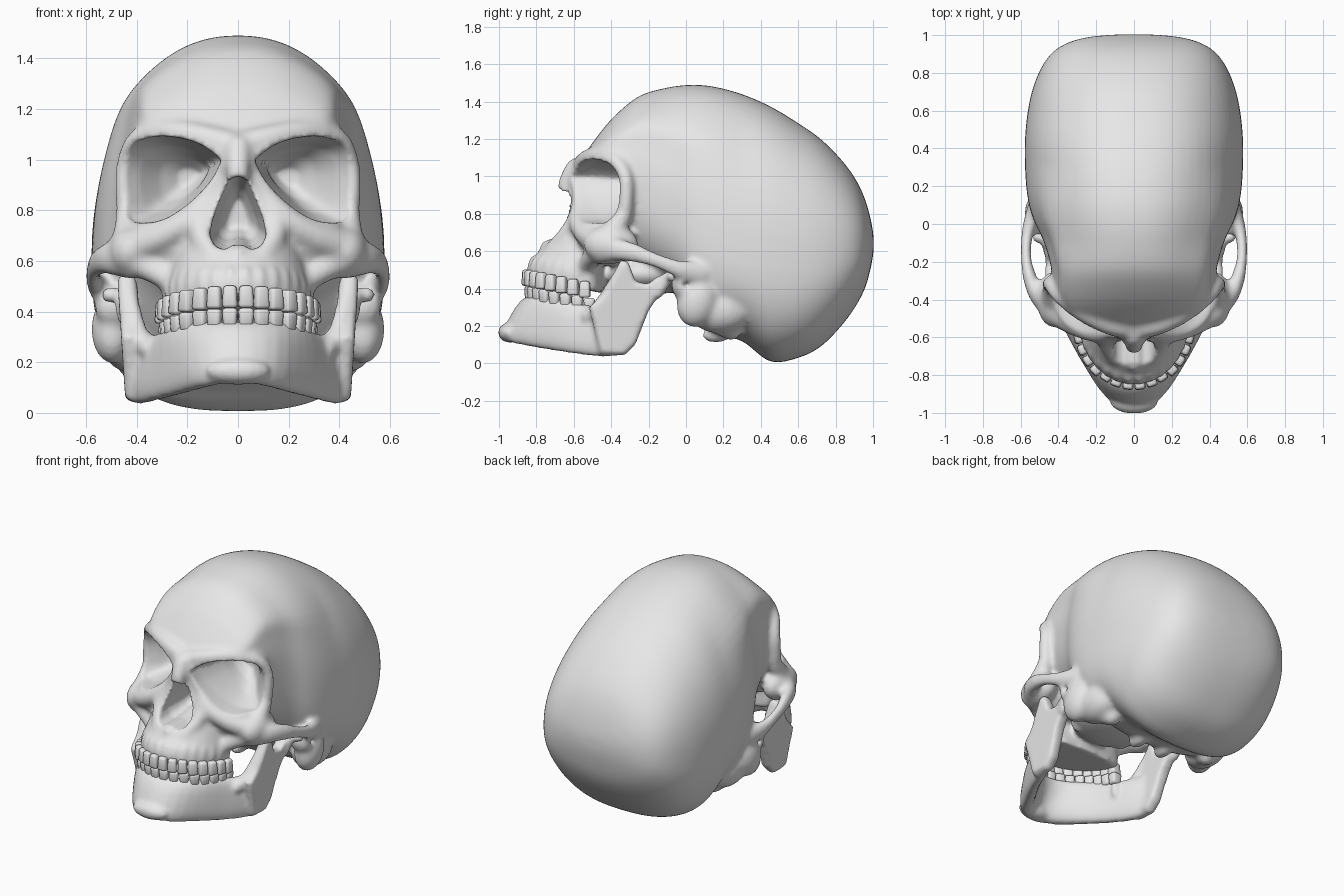
import bpy, bmesh, math
from mathutils import Vector, Matrix

if "Cube" in bpy.data.objects:
    bpy.data.objects.remove(bpy.data.objects["Cube"])

bone = bpy.data.materials.new("bone_grey")
bone.diffuse_color = (0.8, 0.8, 0.8, 1)
bone.use_nodes = True
bone.node_tree.nodes["Principled BSDF"].inputs["Base Color"].default_value = bone.diffuse_color


def spow(v, p):
    return math.copysign(abs(v) ** p, v)


def resample(rows, n):
    """Smooth in-between rows (Catmull-Rom) of equal-length number lists."""
    out = []
    for i in range(len(rows) - 1):
        q = [rows[max(0, min(len(rows) - 1, i + k))] for k in (-1, 0, 1, 2)]
        for j in range(n):
            t = j / n
            out.append([.5 * (2 * b + (c - a) * t + (2 * a - 5 * b + 4 * c - d) * t * t
                              + (3 * b - a - 3 * c + d) * t ** 3) for a, b, c, d in zip(*q)])
    return out + [list(rows[-1])]


def loft(bm, rings):
    """Closed skin through equal-length rings of points."""
    vs = [[bm.verts.new(p) for p in r] for r in rings]
    n = len(vs[0])
    for a, b in zip(vs, vs[1:]):
        for i in range(n):
            bm.faces.new((a[i], a[(i + 1) % n], b[(i + 1) % n], b[i]))
    bm.faces.new(vs[0])
    bm.faces.new(vs[-1][::-1])


def blob(bm, c, r, tilt=0, mirror=True):
    """Ellipsoid, repeated on the other side when mirrored."""
    for s in ((1, -1) if mirror else (1,)):
        m = (Matrix.Translation((c[0] * s, c[1], c[2])) @ Matrix.Rotation(tilt, 4, 'X')
             @ Matrix.Diagonal((*r, 1)))
        bmesh.ops.create_uvsphere(bm, u_segments=16, v_segments=10, radius=1, matrix=m)


def tube(bm, pts, mirror=True, tall=1):
    """Rod of merged balls through (x, y, z, radius) points."""
    pts = [Vector(p) for p in resample(pts, 3)]
    for a, b in zip(pts, pts[1:]):
        n = max(1, int((b - a).length / 0.02))
        for i in range(n + 1):
            p = a.lerp(b, i / n)
            for s in ((1, -1) if mirror else (1,)):
                bmesh.ops.create_icosphere(bm, subdivisions=2, radius=p[3],
                                           matrix=Matrix.Translation((p[0] * s, p[1], p[2]))
                                           @ Matrix.Diagonal((1, 1, tall, 1)))


def finish(bm, name):
    bmesh.ops.recalc_face_normals(bm, faces=bm.faces)
    for f in bm.faces:
        f.smooth = True
    me = bpy.data.meshes.new(name)
    bm.to_mesh(me)
    bm.free()
    me.materials.append(bone)
    ob = bpy.data.objects.new(name, me)
    bpy.context.collection.objects.link(ob)
    return ob


def fuse(ob, size):
    m = ob.modifiers.new("fuse", 'REMESH')
    m.mode, m.voxel_size, m.use_smooth_shade = 'VOXEL', size, True


def soften(ob, n):
    m = ob.modifiers.new("soften", 'SMOOTH')
    m.factor, m.iterations = 0.5, n


def arch(a, b, n=8):
    """Tooth positions (x, y, heading) along half an elliptical arch."""
    out, t, w = [], 0.0, 0.063
    for i in range(n):
        for k in range(20):
            if k == 10:
                out.append((a * math.sin(t), -0.51 - b * math.cos(t),
                            math.atan2(b * math.sin(t), a * math.cos(t))))
            t += w / 20 / math.hypot(a * math.cos(t), b * math.sin(t))
    return out


def sag(y):
    return -0.2 * (y + 0.87)


upper_arch, lower_arch = arch(0.295, 0.345), arch(0.28, 0.33)

# ---- cranium: braincase sections (y, bottom, top, half width, widest height)
sk = bmesh.new()
case = [(-.60, .95, 1.05, .14, 1), (-.55, .85, 1.11, .26, 1), (-.47, .72, 1.22, .37, 1.0),
        (-.38, .62, 1.325, .415, 1.0), (-.25, .52, 1.43, .435, .98), (-.10, .42, 1.475, .475, .85),
        (.03, .27, 1.49, .535, .72), (.15, .16, 1.48, .565, .65), (.30, .12, 1.44, .577, .6),
        (.45, .01, 1.375, .577, .6), (.60, .03, 1.285, .562, .58), (.72, .09, 1.20, .535, .57),
        (.83, .20, 1.09, .49, .58), (.91, .31, .98, .43, .6), (.96, .41, .87, .35, .62),
        (.99, .52, .76, .24, .64), (1.003, .60, .68, .10, .645)]
rings = []
for y, zb, zt, hw, zw in resample(case, 4):
    ring = []
    corner = .09 * max(0, min(1, (.30 - y) / .45))         # temple corner fades to the rear
    low = .74 if y < .6 else .74 + .14 * min(1, (y - .6) / .3)
    for i in range(64):
        c, s = math.cos(i * math.tau / 64), math.sin(i * math.tau / 64)
        p = .90 if s > 0 else low
        v = spow(s, p)
        x = spow(c, p)
        if s > 0:
            x *= 1 + corner * math.exp(-((v - .68) / .17) ** 2)
        ring.append((hw * x, y, zw + v * (zt - zw if s > 0 else zw - zb)))
    rings.append(ring)
loft(sk, rings)

# upper jaw sections (height, half width, front)
rings = []
for k, (z, hw, yf) in enumerate([(.46, .285, -.845), (.51, .29, -.85), (.56, .275, -.815), (.63, .25, -.765),
                                 (.70, .23, -.70), (.78, .18, -.66), (.88, .11, -.64), (1.0, .075, -.62)]):
    ring = []
    for i in range(32):
        c, s = math.cos(i * math.tau / 32), math.sin(i * math.tau / 32)
        y = -.5 + s * (.06 if s > 0 else -.5 - yf)
        ring.append((hw * c, y, z + (sag(y) if k < 2 else 0)))
    rings.append(ring)
loft(sk, rings)
for x, y, a in upper_arch:                       # tooth root bulges
    blob(sk, (x * .955, y * .968, .53 + sag(y)), (.022, .025, .065), -.25)
blob(sk, (0, -.735, .635), (.03, .05, .025), mirror=False)          # nasal spine
tube(sk, [(0, -.59, 1.04, .06), (0, -.638, .96, .05), (0, -.65, .87, .042)], False)  # nasal bridge
tube(sk, [(.05, -.57, 1.0, .05), (.11, -.56, .86, .05), (.15, -.615, .72, .05),
          (.10, -.705, .62, .045)])              # nose borders
tube(sk, [(0, -.555, 1.05, .06), (.13, -.535, 1.085, .055), (.27, -.47, 1.11, .05),
          (.39, -.38, 1.08, .047), (.438, -.325, 1.0, .042), (.448, -.32, .9, .042),
          (.435, -.335, .79, .05), (.43, -.41, .68, .07)])          # brow and outer rim
tube(sk, [(.12, -.56, .84, .05), (.20, -.575, .755, .055), (.31, -.535, .69, .062),
          (.415, -.46, .65, .078)])              # lower eye rim
tube(sk, [(.42, -.45, .60, .065), (.36, -.49, .58, .06), (.28, -.53, .53, .05)])    # cheek buttress
blob(sk, (.43, -.40, .635), (.085, .15, .105))   # cheekbone
blob(sk, (.22, -.42, .70), (.20, .17, .18))      # eye floor
tube(sk, [(.42, -.46, .61, .06), (.505, -.39, .61, .047), (.55, -.29, .595, .040),
          (.572, -.17, .555, .030), (.562, -.04, .505, .036), (.52, .08, .48, .05)], tall=1.45)  # cheek arch
blob(sk, (.495, .06, .33), (.085, .11, .14), -.3)                   # mastoid
blob(sk, (.43, .18, .28), (.11, .17, .12))
blob(sk, (.49, -.02, .42), (.08, .06, .08))
tube(sk, [(.44, .10, .25, .06), (.38, .24, .18, .06)])
tube(sk, [(.16, -.36, .62, .06), (.17, -.33, .44, .04)])            # pterygoid wings
blob(sk, (0, -.18, .48), (.28, .28, .11), mirror=False)             # skull base
blob(sk, (.10, .16, .15), (.045, .08, .04))      # neck joints
cranium = finish(sk, "cranium")

# ---- cutters for eye sockets, nose opening and ear canals
cu = bmesh.new()
eye = [(.065, 1.0), (.14, 1.055), (.23, 1.085), (.33, 1.09), (.42, 1.055), (.465, .97), (.46, .86),
       (.43, .77), (.38, .75), (.29, .765), (.19, .83), (.105, .92)]
eye = resample(eye + eye[:1], 3)[:-1]
for s in (1, -1):
    loft(cu, [[(s * x, -1.1, z) for x, z in eye],
              [(s * x, -.57 + .42 * x, z) for x, z in eye],
              [(s * (.2 + (x - .2) * .70), -.31, .93 + (z - .93) * .78) for x, z in eye],
              [(s * (.18 + (x - .2) * .48), -.22, .93 + (z - .93) * .5) for x, z in eye],
              [(s * (.18 + (x - .2) * .2), -.16, .93 + (z - .93) * .2) for x, z in eye]])
half = [(.035, .925), (.07, .85), (.10, .77), (.115, .70), (.095, .655), (.055, .64), (.02, .66)]
nose = [(0, .94)] + half + [(-x, z) for x, z in half[::-1]]
loft(cu, [[(x * k, y, .78 + (z - .78) * k) for x, z in nose]
          for y, k in ((-1.1, 1), (-.6, .97), (-.45, .7), (-.38, .4))])
blob(cu, (.60, .005, .42), (.08, .022, .025))
cutter = finish(cu, "opening_cutter")
cutter.hide_render = True
cutter.display_type = 'WIRE'

fuse(cranium, .013)
soften(cranium, 12)
cut = cranium.modifiers.new("openings", 'BOOLEAN')
cut.operation, cut.solver, cut.object = 'DIFFERENCE', 'EXACT', cutter
fuse(cranium, .012)
soften(cranium, 3)

# ---- lower jaw: sections (bottom point, top point, half thickness)
jw = bmesh.new()
side = [(.11, -.905, .105, .13, -.79, .36, .055), (.22, -.745, .075, .235, -.68, .345, .048),
        (.32, -.58, .05, .30, -.55, .315, .045), (.385, -.44, .035, .36, -.44, .31, .045),
        (.415, -.34, .045, .40, -.38, .32, .038)]
flip = [(-s[0], s[1], s[2], -s[3], *s[4:]) for s in side]
secs = resample(flip[::-1] + [(0, -.955, .12, 0, -.83, .36, .055)] + side, 3)
mids = [(Vector(s[:3]) + Vector(s[3:6])) / 2 for s in secs]
rings = []
for i, s in enumerate(secs):
    d = mids[min(i + 1, len(mids) - 1)] - mids[max(i - 1, 0)]
    out = Vector((d.y, -d.x, 0)).normalized()
    h = (Vector(s[3:6]) - Vector(s[:3])) / 2
    rings.append([mids[i] + h * spow(math.cos(k * math.tau / 20), .75)
                  + out * s[6] * spow(math.sin(k * math.tau / 20), .75) for k in range(20)])
loft(jw, rings)
blob(jw, (0, -.94, .165), (.13, .066, .055), mirror=False)          # chin
ramus = [(-.46, .045), (-.33, .04), (-.27, .10), (-.20, .28), (-.12, .40), (-.09, .46), (-.15, .47),
         (-.20, .425), (-.27, .44), (-.31, .55), (-.35, .555), (-.40, .46), (-.45, .37), (-.52, .30)]
cy, cz = -.30, .28
for s in (1, -1):                                # rising branches, thinned at the rim
    loft(jw, [[(s * (.415 + .06 * z + e), cy + (y - cy) * k, cz + (z - cz) * k) for y, z in ramus]
              for e, k in ((-.05, .88), (-.03, .98), (.005, 1), (.028, .92))])
tube(jw, [(.35, -.52, .25, .04), (.395, -.45, .32, .04), (.425, -.37, .46, .03)])  # front ridge
tube(jw, [(.445, -.15, .38, .035), (.46, -.10, .455, .035)])
tube(jw, [(.42, -.09, .465, .032), (.51, -.07, .465, .032)])        # hinge heads
for x, y, a in lower_arch:
    blob(jw, (x, y * 1.0, .31 + sag(y)), (.024, .028, .06))
jaw = finish(jw, "lower_jaw")
fuse(jaw, .012)
soften(jaw, 10)

# ---- teeth
for name, row, zc, h, grow in (("upper_teeth", upper_arch, .462, .088, -1),
                               ("lower_teeth", lower_arch, .383, .074, 1)):
    bm = bmesh.new()
    for i, (x, y, a) in enumerate(row):
        for s in (1, -1):
            m = (Matrix.Translation((x * s, y, zc + sag(y))) @ Matrix.Rotation(a * s, 4, 'Z')
                 @ Matrix.Diagonal((.061, .05 if i < 3 else .07, h, 1)))
            vs = bmesh.ops.create_cube(bm, size=1, matrix=m)["verts"]
            axis = Vector((x * s, y, 0))
            for v in vs:                         # narrower away from the bite
                if (v.co.z - zc - sag(y)) * grow < 0:
                    v.co.xy = axis.xy + (v.co.xy - axis.xy) * .85
    bmesh.ops.bevel(bm, geom=bm.edges[:], offset=.013, segments=2, profile=.5, affect='EDGES')
    finish(bm, name)
